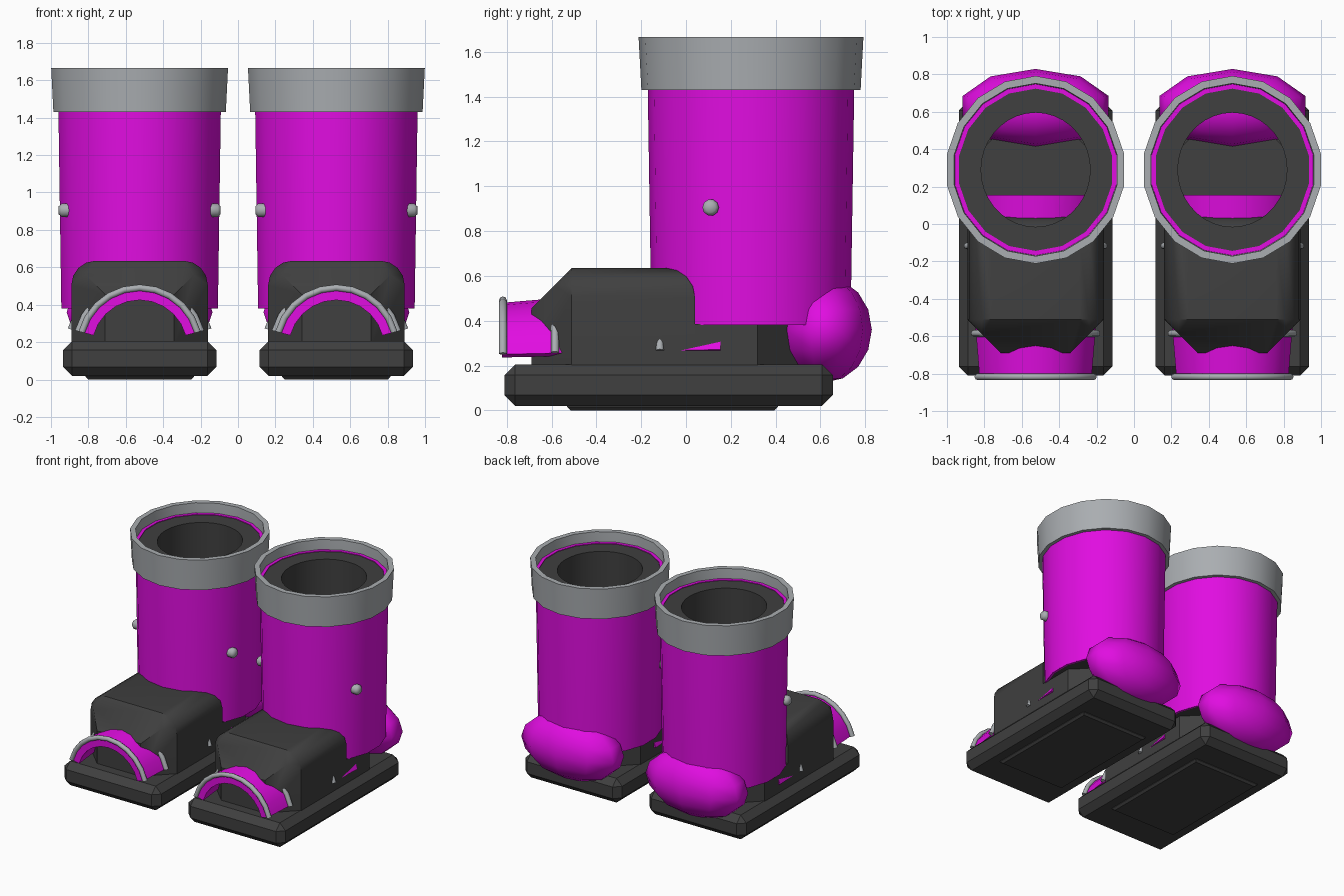
import bpy, bmesh
from math import sin, cos, pi, radians
from mathutils import Vector

if "Cube" in bpy.data.objects:
    bpy.data.objects.remove(bpy.data.objects["Cube"])


def material(name, rgb):
    m = bpy.data.materials.new(name)
    m.use_nodes = True
    m.diffuse_color = (*rgb, 1)
    m.node_tree.nodes["Principled BSDF"].inputs["Base Color"].default_value = (*rgb, 1)
    return m


MAGENTA = material("magenta", (0.75, 0.004, 0.75))
DARK = material("charcoal", (0.05, 0.05, 0.05))
SILVER = material("silver", (0.40, 0.42, 0.44))


def finish(name, bm, mat, x, angle=40):
    """Turn a bmesh into a smooth-by-angle object moved to one boot."""
    bmesh.ops.remove_doubles(bm, verts=bm.verts, dist=0.0001)
    bmesh.ops.recalc_face_normals(bm, faces=bm.faces)
    me = bpy.data.meshes.new(name)
    bm.to_mesh(me)
    bm.free()
    me.materials.append(mat)
    ob = bpy.data.objects.new(name, me)
    ob.location.x = x
    bpy.context.collection.objects.link(ob)
    bpy.ops.object.select_all(action="DESELECT")
    ob.select_set(True)
    bpy.context.view_layer.objects.active = ob
    bpy.ops.object.shade_smooth_by_angle(angle=radians(angle))
    return ob


def loft(rings, caps=False):
    """Skin a list of closed rings with quads."""
    bm = bmesh.new()
    rows = [[bm.verts.new(p) for p in ring] for ring in rings]
    n = len(rows[0])
    for a, b in zip(rows, rows[1:]):
        for i in range(n):
            j = (i + 1) % n
            bm.faces.new((a[i], a[j], b[j], b[i]))
    if caps:
        bm.faces.new(rows[0])
        bm.faces.new(rows[-1])
    return bm


def lathe(profile, y, n, ratio=1.045):
    """Elliptical revolve of (radius, z) points, starting at the back."""
    return loft([[(r * sin(2 * pi * i / n), y + ratio * r * cos(2 * pi * i / n), z)
                  for i in range(n)] for r, z in profile])


def box(hx, y0, y1, z0, z1):
    bm = bmesh.new()
    bmesh.ops.create_cube(bm, size=1)
    for v in bm.verts:
        v.co = (v.co.x * 2 * hx, y0 + (v.co.y + 0.5) * (y1 - y0),
                z0 + (v.co.z + 0.5) * (z1 - z0))
    return bm


def bevel(bm, rule, offset, segments=1):
    edges = [e for e in bm.edges if rule(*(v.co for v in e.verts))]
    bmesh.ops.bevel(bm, geom=edges, offset=offset, segments=segments,
                    profile=0.5, affect="EDGES", clamp_overlap=True)


# Arch guard: a cone section that widens towards the back
ARCH_Z = 0.17
ARC = [radians(15 + 15 * i) for i in range(11)]


def arch_radius(y):
    return 0.31 + 0.085 * (y + 0.82)


def arch_section(y):
    r = arch_radius(y)
    return ([(r * cos(t), y, ARCH_Z + r * sin(t)) for t in ARC] +
            [((r - 0.055) * cos(t), y, ARCH_Z + (r - 0.055) * sin(t)) for t in reversed(ARC)])


def rib(y, thick=0.018):
    rings = []
    for t in ARC:
        out = Vector((cos(t), 0, sin(t)))
        centre = Vector((0, y, ARCH_Z)) + out * (arch_radius(y) + 0.01)
        rings.append([centre + out * thick * cos(k * pi / 4) +
                      Vector((0, thick * sin(k * pi / 4), 0)) for k in range(8)])
    return loft(rings, caps=True)


def build_boot(side, x):
    def add(part, bm, mat, angle=40):
        return finish(side + "_" + part, bm, mat, x, angle)

    # Sole and tread
    sole = box(0.41, -0.81, 0.655, 0.02, 0.205)
    bevel(sole, lambda a, b: True, 0.048)
    add("sole", sole, DARK, 30)
    tread = box(0.29, -0.53, 0.41, 0, 0.03)
    bevel(tread, lambda a, b: a.z < 0.01 and b.z < 0.01, 0.015)
    add("tread", tread, DARK, 30)

    # Toe box: wide front chamfers, rounded top edges
    toe = box(0.365, -0.69, 0.04, 0.19, 0.635)
    bevel(toe, lambda a, b: a.y < -0.68 and b.y < -0.68 and max(a.z, b.z) > 0.5, 0.18)
    bevel(toe, lambda a, b: min(a.z, b.z) > 0.63 and a.y + b.y > -0.9, 0.13, 4)
    add("toe_box", toe, DARK, 35)

    # Heel block under the shaft
    heel = box(0.365, -0.1, 0.5, 0.19, 0.385)
    bevel(heel, lambda a, b: a.y > 0.4 and b.y > 0.4 and abs(a.z - b.z) > 0.1, 0.18)
    add("heel_block", heel, DARK, 30)

    # Faceted heel cap
    steps = [pi * i / 8 for i in range(9)]
    add("heel_cap", lathe([(0.41 * sin(t), 0.36 - 0.235 * cos(t)) for t in steps],
                          0.62, 10, 0.51), MAGENTA, 60)

    # Shaft, liner and cuff
    add("shaft", lathe([(0.41, 0.38), (0.425, 0.38), (0.441, 1.45), (0.441, 1.59),
                        (0.415, 1.59), (0.415, 1.57)], 0.29, 18), MAGENTA)
    add("liner", lathe([(0.42, 0.382), (0.292, 0.382), (0.292, 1.585),
                        (0.417, 1.585)], 0.29, 36), DARK)
    add("cuff", lathe([(0.438, 1.43), (0.468, 1.43), (0.48, 1.665), (0.442, 1.665),
                       (0.438, 1.58), (0.438, 1.43)], 0.29, 18), SILVER, 30)

    # Arch guard with four ribs
    add("toe_guard", loft([arch_section(-0.82), arch_section(0.155)], caps=True), MAGENTA)
    for i, y in enumerate((-0.817, -0.585, -0.35, -0.117)):
        add("guard_rib_%d" % (i + 1), rib(y), SILVER, 60)

    # Side studs
    for s, where in ((-1, "right"), (1, "left")):
        shape = [(0.037, 0.375), (0.037, 0.418), (0.022, 0.433)]
        rings = [[(s * d, 0.11 + r * cos(k * pi / 5), 0.905 + r * sin(k * pi / 5))
                  for k in range(10)] for r, d in shape]
        add(where + "_stud", loft(rings, caps=True), SILVER, 50)


build_boot("right", -0.526)
build_boot("left", 0.526)
